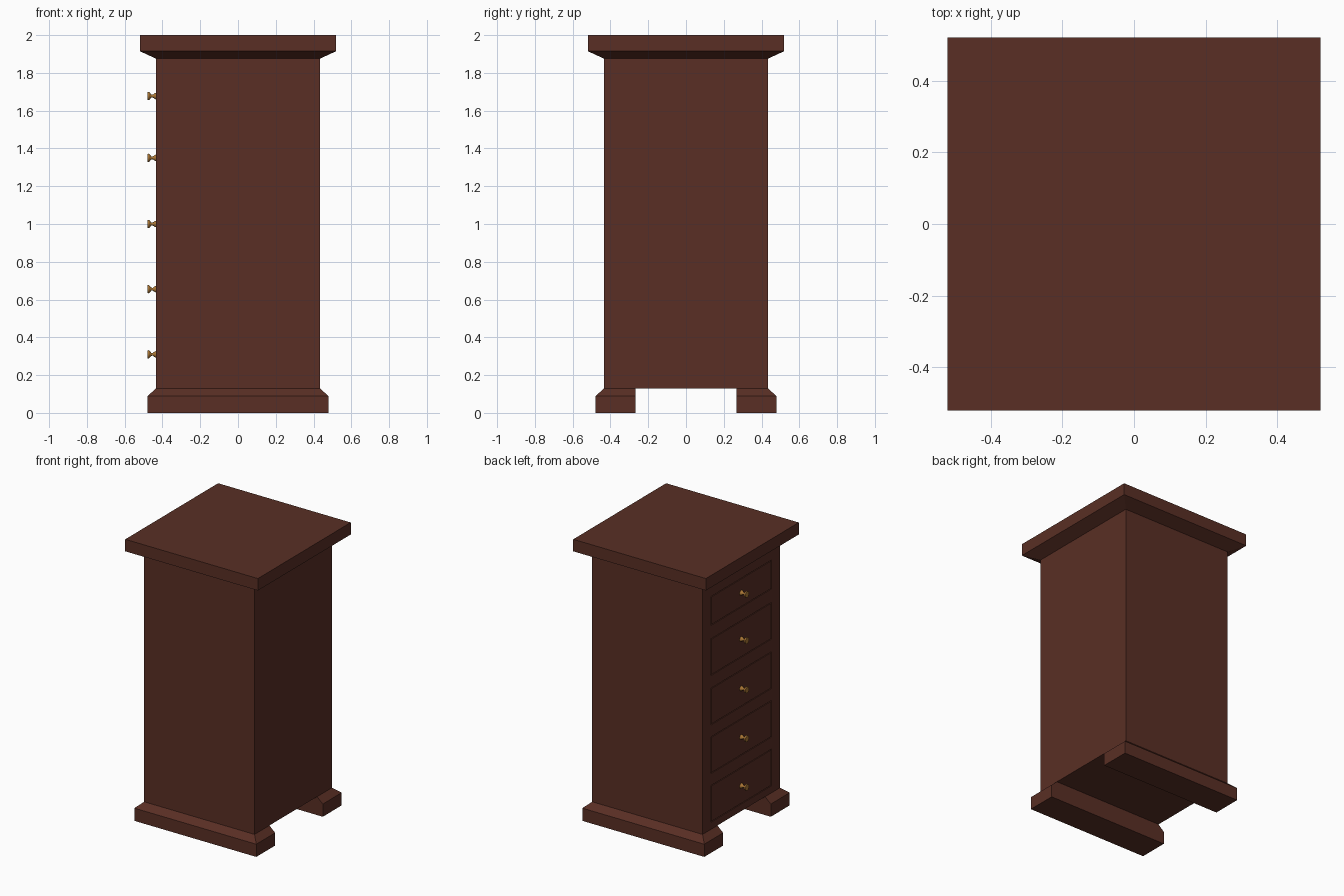
import bpy, bmesh, math
from mathutils import Matrix

if "Cube" in bpy.data.objects:
    bpy.data.objects.remove(bpy.data.objects["Cube"])


def material(name, rgb):
    m = bpy.data.materials.new(name)
    m.diffuse_color = (*rgb, 1)
    m.use_nodes = True
    m.node_tree.nodes["Principled BSDF"].inputs["Base Color"].default_value = m.diffuse_color
    return m


WOOD = material("dark red wood", (0.10, 0.028, 0.018))
BRASS = material("aged brass", (0.40, 0.18, 0.035))
H = 0.433  # half width of the cabinet


def finish(name, bm, mat):
    bmesh.ops.recalc_face_normals(bm, faces=bm.faces)
    me = bpy.data.meshes.new(name)
    bm.to_mesh(me)
    bm.free()
    me.materials.append(mat)
    ob = bpy.data.objects.new(name, me)
    bpy.context.collection.objects.link(ob)
    return ob


def stack(name, levels, mat=WOOD):
    """Loft through rectangles (x0, x1, y0, y1, z)."""
    bm = bmesh.new()
    rings = [[bm.verts.new(p) for p in
              ((x0, y0, z), (x1, y0, z), (x1, y1, z), (x0, y1, z))]
             for x0, x1, y0, y1, z in levels]
    for a, b in zip(rings, rings[1:]):
        for i in range(4):
            j = (i + 1) % 4
            bm.faces.new((a[i], a[j], b[j], b[i]))
    bm.faces.new(rings[0])
    bm.faces.new(rings[-1])
    return finish(name, bm, mat)


def square(r, z):
    return (-r, r, -r, r, z)


# Cabinet body and overhanging top with sloped underside
body = stack("cabinet_body", [square(H, 0.13), square(H, 1.875)])
stack("top_board", [square(H, 1.875), square(0.52, 1.915), square(0.52, 2.0)])

# Two base runners, chamfered on their outer edges
F = 0.478
stack("front_runner", [(-F, F, -F, -0.267, 0), (-F, F, -F, -0.267, 0.09),
                       (-H, H, -H, -0.267, 0.13)])
stack("back_runner", [(-F, F, 0.267, F, 0), (-F, F, 0.267, F, 0.09),
                      (-H, H, 0.267, H, 0.13)])

# Knob profile: (radius, distance out from the drawer)
PROFILE = [(0.018, 0), (0.016, 0.006), (0.007, 0.019), (0.008, 0.026),
           (0.019, 0.035), (0.022, 0.039), (0.021, 0.047)]


def knob(name, z, n=16):
    bm = bmesh.new()
    rings = [[bm.verts.new((-H - d, r * math.cos(2 * math.pi * i / n),
                            z + r * math.sin(2 * math.pi * i / n)))
              for i in range(n)] for r, d in PROFILE]
    for a, b in zip(rings, rings[1:]):
        for i in range(n):
            j = (i + 1) % n
            bm.faces.new((a[i], a[j], b[j], b[i]))
    bm.faces.new(rings[0])
    bm.faces.new(rings[-1])
    ob = finish(name, bm, BRASS)
    for p in ob.data.polygons:
        p.use_smooth = len(p.vertices) == 4


# Drawers set flush into shallow openings, each with a narrow seam and a knob
W, GAP, DEPTH = 0.34, 0.005, 0.02
DRAWERS = [(0.18, 0.44), (0.525, 0.785), (0.87, 1.13), (1.22, 1.48), (1.575, 1.78)]
for k, (z0, z1) in enumerate(DRAWERS, 1):
    c = stack(f"drawer_opening_cutter_{k}", [(-H - 0.05, -H + DEPTH, -W, W, z0),
                                             (-H - 0.05, -H + DEPTH, -W, W, z1)])
    c.hide_render = True
    c.hide_viewport = True
    mod = body.modifiers.new(f"opening_{k}", 'BOOLEAN')
    mod.operation = 'DIFFERENCE'
    mod.solver = 'EXACT'
    mod.object = c
    w = W - GAP
    stack(f"drawer_front_{k}", [(-H, -H + DEPTH, -w, w, z0 + GAP),
                                (-H, -H + DEPTH, -w, w, z1 - GAP)])
    knob(f"drawer_knob_{k}", (z0 + z1) / 2)
